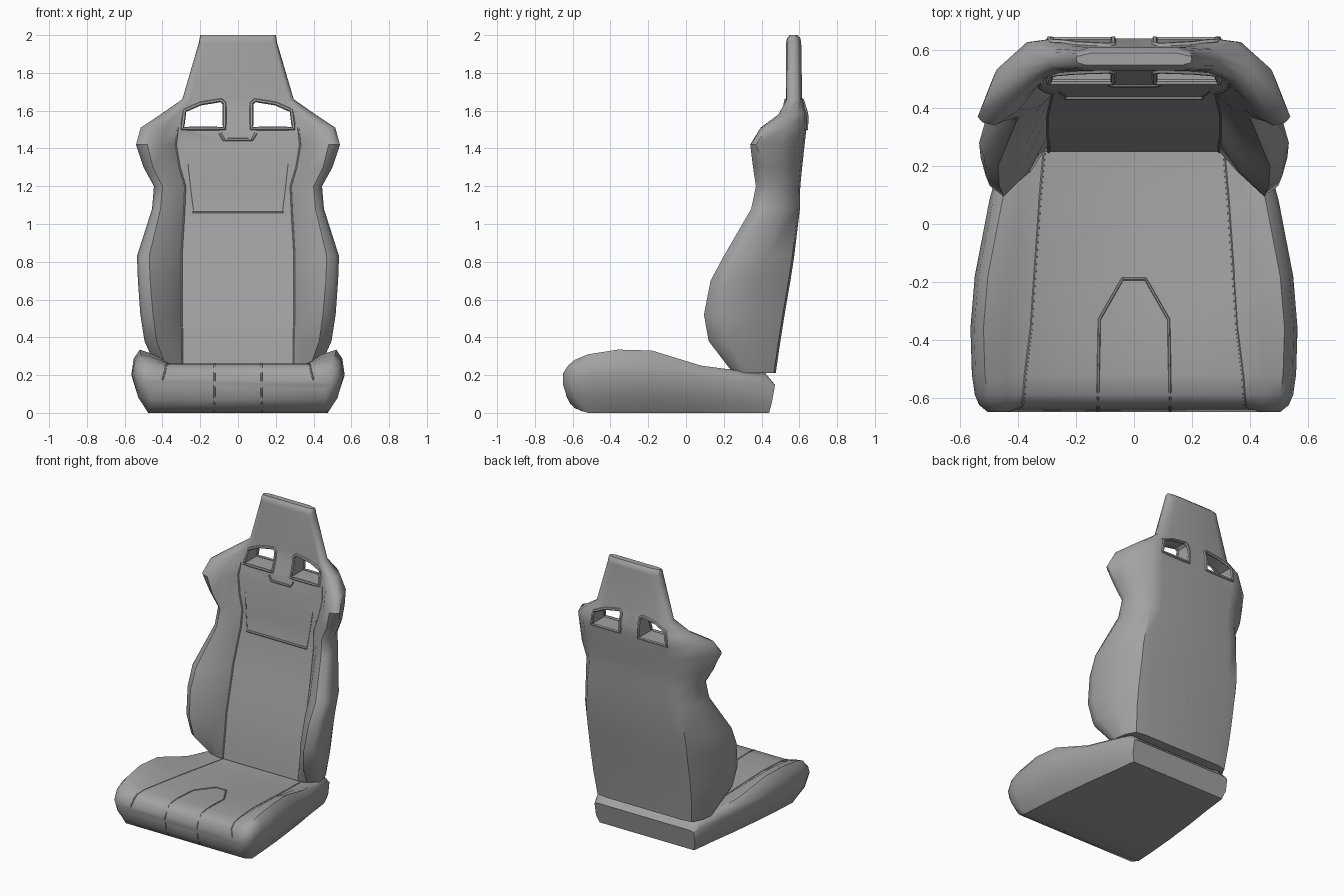
import bpy, bmesh
from mathutils import Vector
from mathutils.bvhtree import BVHTree

if "Cube" in bpy.data.objects:
    bpy.data.objects.remove(bpy.data.objects["Cube"])

grey = bpy.data.materials.new("grey_upholstery")
grey.diffuse_color = (0.36, 0.36, 0.36, 1)
grey.use_nodes = True
grey.node_tree.nodes["Principled BSDF"].inputs["Base Color"].default_value = grey.diffuse_color


def finish(obj, angle=0.75):
    obj.data.materials.clear()
    obj.data.materials.append(grey)
    bpy.ops.object.select_all(action='DESELECT')
    obj.select_set(True)
    bpy.context.view_layer.objects.active = obj
    bpy.ops.object.shade_smooth_by_angle(angle=angle)


def mesh_object(name, bm):
    bmesh.ops.recalc_face_normals(bm, faces=bm.faces)
    me = bpy.data.meshes.new(name)
    bm.to_mesh(me)
    bm.free()
    obj = bpy.data.objects.new(name, me)
    bpy.context.collection.objects.link(obj)
    return obj


def loft(name, halves):
    """Skin closed rings made from mirrored half sections."""
    bm = bmesh.new()
    rings = []
    for half in halves:
        pts = half + [(-x, y, z) for x, y, z in reversed(half[1:-1])]
        rings.append([bm.verts.new(p) for p in pts])
    n = len(rings[0])
    for a, b in zip(rings, rings[1:]):
        for i in range(n):
            j = (i + 1) % n
            bm.faces.new((a[i], a[j], b[j], b[i]))
    bm.faces.new(rings[0])
    bm.faces.new(rings[-1])
    return mesh_object(name, bm)


def surface(obj):
    bm = bmesh.new()
    bm.from_mesh(obj.data)
    tree = BVHTree.FromBMesh(bm)
    bm.free()
    return tree


def piping(name, pts, radius, closed=False):
    cu = bpy.data.curves.new(name, 'CURVE')
    cu.dimensions = '3D'
    cu.bevel_depth = radius
    cu.bevel_resolution = 1
    cu.use_fill_caps = True
    sp = cu.splines.new('POLY')
    sp.points.add(len(pts) - 1)
    for p, co in zip(sp.points, pts):
        p.co = (*co, 1)
    sp.use_cyclic_u = closed
    obj = bpy.data.objects.new(name, cu)
    bpy.context.collection.objects.link(obj)
    bpy.ops.object.select_all(action='DESELECT')
    obj.select_set(True)
    bpy.context.view_layer.objects.active = obj
    bpy.ops.object.convert(target='MESH')
    finish(bpy.context.view_layer.objects.active)


def project(tree, path, direction, closed=False, steps=6):
    """Drop a path onto a surface along a direction."""
    path = [Vector(p) for p in path]
    ends = path[1:] + (path[:1] if closed else [])
    pts = [a.lerp(b, k / steps) for a, b in zip(path, ends) for k in range(steps)]
    if not closed:
        pts.append(path[-1])
    d = Vector(direction)
    hits = [tree.ray_cast(p - d * 3, d)[0] for p in pts]
    return [h for h in hits if h is not None]


# Seat cushion: y, centre z, seam x, ridge x, ridge z, outer x, outer z, base x, base z
seat_rows = [
    (-.65, .175, .40, .47, .21, .505, .17, .46, .13),
    (-.625, .225, .385, .49, .25, .535, .19, .465, .07),
    (-.59, .255, .38, .505, .28, .55, .20, .47, .025),
    (-.52, .262, .375, .515, .31, .56, .20, .475, 0),
    (-.36, .255, .355, .52, .335, .565, .20, .465, 0),
    (-.18, .24, .343, .505, .33, .55, .20, .45, 0),
    (.08, .215, .325, .455, .25, .50, .18, .42, 0),
    (.25, .20, .31, .42, .228, .455, .17, .395, 0),
    (.42, .20, .30, .36, .21, .41, .16, .375, 0),
    (.47, .15, .30, .35, .15, .39, .14, .37, 0)]
seat_halves = []
for y, zc, xs, xr, zr, xo, zo, xb, zb in seat_rows:
    yc = max(y, -.637)                   # centre sits behind the bolster noses
    yb = min(yc, .44)                    # rear face leans forward to the base
    seat_halves.append([
        (0, yc, zc), (xs, yc, zc),
        (xs + .5 * (xr - xs), y, zc + .65 * (zr - zc)), (xr, y, zr),
        (xr + .72 * (xo - xr), y, zr + .35 * (zo - zr)), (xo, y, zo),
        (xb + .5 * (xo - xb) + .01, min(y, .455), zb + .4 * (zo - zb)),
        (xb, yb, zb), (0, yb, zb)])
seat = loft("seat_cushion", seat_halves)
finish(seat)

# Backrest with headrest: z, centre y, seam x, ridge x, ridge y, outer x, outer y, back x, back y
back_rows = [
    (.21, .25, .295, .37, .25, .42, .32, .37, .475),
    (.38, .275, .295, .43, .12, .495, .22, .385, .50),
    (.52, .30, .30, .45, .095, .517, .20, .39, .522),
    (.70, .345, .30, .465, .13, .53, .23, .39, .553),
    (.83, .375, .30, .47, .20, .535, .28, .39, .573),
    (1.08, .44, .285, .41, .345, .455, .42, .36, .603),
    (1.2, .45, .28, .40, .37, .445, .44, .345, .605),
    (1.3, .46, .31, .45, .355, .50, .42, .345, .615),
    (1.42, .475, .33, .48, .34, .54, .37, .36, .628),
    (1.51, .49, .32, .46, .395, .515, .43, .37, .638),
    (1.58, .515, .29, .36, .49, .41, .53, .345, .64),
    (1.66, .53, .24, .27, .533, .295, .57, .27, .615),
    (1.96, .53, .17, .195, .535, .207, .57, .19, .61),
    (1.985, .535, .17, .193, .54, .203, .57, .19, .605),
    (2.0, .55, .17, .19, .555, .20, .57, .19, .59)]
back_halves = []
for z, yc, xs, xr, yr, xo, yo, xb, yb in back_rows:
    back_halves.append([
        (0, yc, z), (xs, yc, z),
        (xs + .45 * (xr - xs), yc + .6 * (yr - yc), z), (xr, yr, z),
        (xr + .72 * (xo - xr), yr + .35 * (yo - yr), z), (xo, yo, z),
        (xb + .72 * (xo - xb), (yo + yb) / 2, z),
        (xb, yb - .01, z), (xb * .8, yb, z), (0, yb, z)])
back = loft("backrest", back_halves)
seat_tree, back_tree = surface(seat), surface(back)

# Two harness openings with raised rims
opening = [(.072, 1.505), (.295, 1.505), (.283, 1.60), (.20, 1.637), (.09, 1.655), (.072, 1.64)]
for side, s in (("left", -1), ("right", 1)):
    loop = [(s * x, 0, z) for x, z in opening]
    for face, d in (("front", 1), ("rear", -1)):
        piping(f"{side}_{face}_opening_rim", project(back_tree, loop, (0, d, 0), True), .01, True)
    bm = bmesh.new()
    a = [bm.verts.new((x, .2, z)) for x, y, z in loop]
    b = [bm.verts.new((x, .9, z)) for x, y, z in loop]
    bm.faces.new(a)
    bm.faces.new(b)
    for i in range(len(a)):
        j = (i + 1) % len(a)
        bm.faces.new((a[i], a[j], b[j], b[i]))
    cutter = mesh_object("opening_cutter", bm)
    cutter.hide_render = True
    mod = back.modifiers.new("opening", 'BOOLEAN')
    mod.operation = 'DIFFERENCE'
    mod.solver = 'EXACT'
    mod.object = cutter
    bpy.context.view_layer.objects.active = back
    bpy.ops.object.modifier_apply(modifier=mod.name)
    bpy.data.objects.remove(cutter)
finish(back)

# Bolster seams along both sides
for side, s in (("left", -1), ("right", 1)):
    piping(f"{side}_seat_seam", [(s * h[1][0], h[1][1], h[1][2]) for h in seat_halves[:-1]], .005)
    piping(f"{side}_back_seam", [(s * h[1][0], h[1][1], h[1][2]) for h in back_halves[:10]], .005)
    piping(f"{side}_shoulder_seam", project(
        back_tree, [(s * .235, 0, 1.065), (s * .25, 0, 1.18), (s * .265, 0, 1.32)], (0, 1, 0)), .004)
    # Front face seams running down from the cushion insert
    piping(f"{side}_front_seam", project(
        seat_tree, [(s * .125, 0, .25), (s * .125, 0, .01)], (0, 1, 0)), .005)

# Cushion insert seam, lumbar seam and belt guide
insert = [(-.125, -.63, 0), (-.12, -.33, 0), (-.04, -.19, 0),
          (.04, -.19, 0), (.12, -.33, 0), (.125, -.63, 0)]
piping("cushion_insert_seam", project(seat_tree, insert, (0, 0, -1)), .005)
piping("lumbar_seam", project(back_tree, [(-.24, 0, 1.065), (.24, 0, 1.065)], (0, 1, 0)), .008)
guide = [(-.095, 0, 1.48), (-.075, 0, 1.447), (.075, 0, 1.447), (.095, 0, 1.48)]
piping("belt_guide", project(back_tree, guide, (0, 1, 0)), .008)
